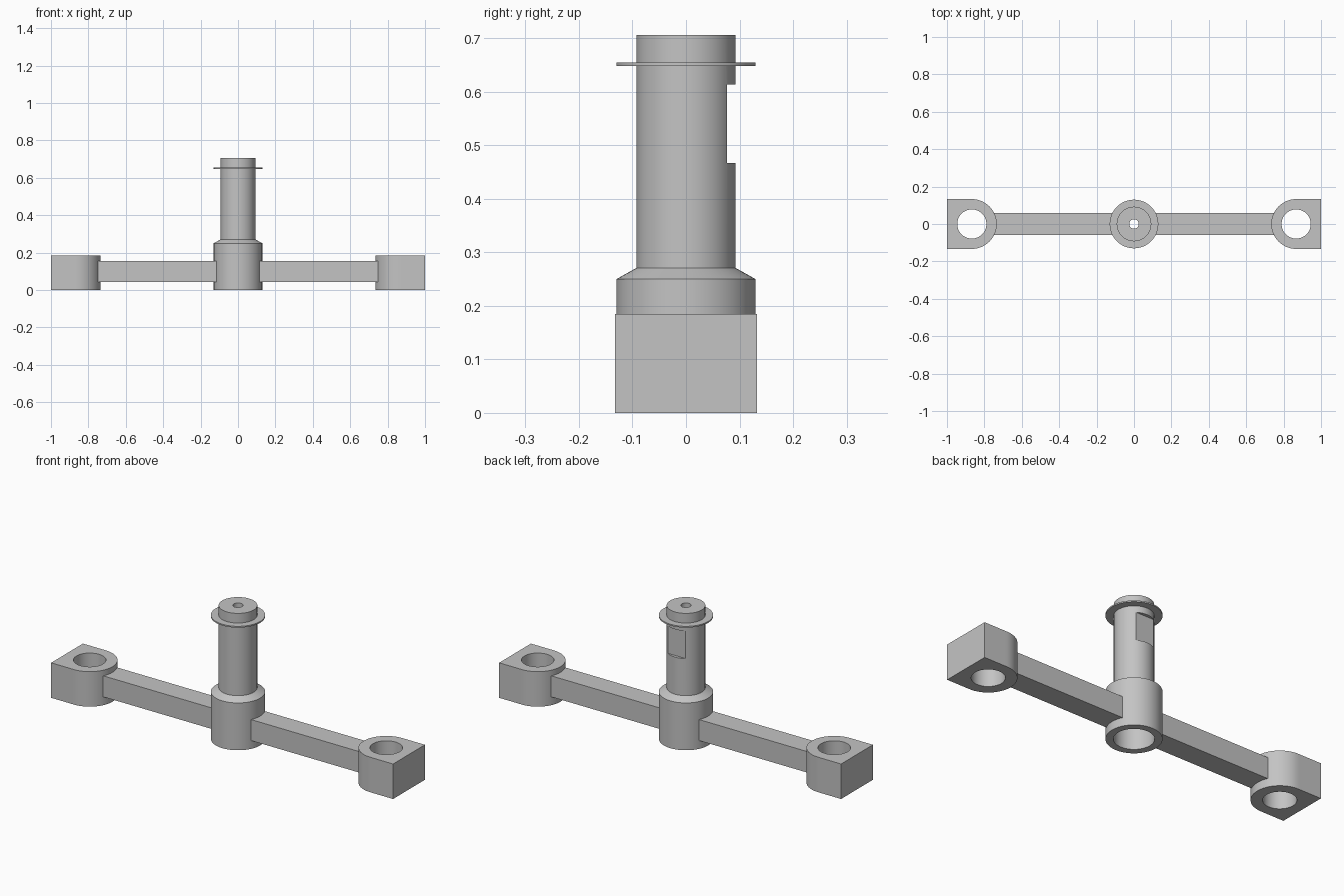
import bpy, bmesh
from math import cos, sin, pi, radians

cube = bpy.data.objects.get("Cube")
if cube:
    bpy.data.objects.remove(cube, do_unlink=True)

SEGMENTS = 64

steel = bpy.data.materials.new("plain_grey")
steel.use_nodes = True
GREY = (0.55, 0.55, 0.55, 1)
steel.diffuse_color = GREY
steel.node_tree.nodes["Principled BSDF"].inputs["Base Color"].default_value = GREY


def make_object(name, bm):
    bmesh.ops.recalc_face_normals(bm, faces=bm.faces)
    mesh = bpy.data.meshes.new(name)
    bm.to_mesh(mesh)
    bm.free()
    mesh.materials.append(steel)
    obj = bpy.data.objects.new(name, mesh)
    bpy.context.collection.objects.link(obj)
    return obj


def activate(obj):
    bpy.ops.object.select_all(action='DESELECT')
    obj.select_set(True)
    bpy.context.view_layer.objects.active = obj


def smooth(obj):
    activate(obj)
    bpy.ops.object.shade_smooth_by_angle(angle=radians(25))


def bridge_rings(name, rings):
    """Closed solid through a cycle of equal-length point rings."""
    bm = bmesh.new()
    loops = [[bm.verts.new(p) for p in ring] for ring in rings]
    for k, a in enumerate(loops):
        b = loops[(k + 1) % len(loops)]
        for i in range(len(a)):
            j = (i + 1) % len(a)
            bm.faces.new((a[i], a[j], b[j], b[i]))
    return make_object(name, bm)


def circle(r, z, cx=0):
    angles = [2 * pi * i / SEGMENTS for i in range(SEGMENTS)]
    return [(cx + r * cos(a), r * sin(a), z) for a in angles]


def box(name, x, y, z):
    bm = bmesh.new()
    bmesh.ops.create_cube(bm, size=1)
    for v in bm.verts:
        v.co = [span[0] if c < 0 else span[1] for c, span in zip(v.co, (x, y, z))]
    return make_object(name, bm)


# Hub socket, shoulder and hollow post turned from one profile
profile = [(0.094, 0), (0.13, 0), (0.13, 0.25), (0.0925, 0.271),
           (0.0925, 0.706), (0.025, 0.706), (0.025, 0.19), (0.094, 0.19)]
post = bridge_rings("hub_and_post", [circle(r, z) for r, z in profile])

# Flat notch on the back of the post
cutter = box("notch_cutter", (-0.2, 0.2), (0.0765, 0.2), (0.467, 0.614))
cutter.hide_render = True
activate(post)
cut = post.modifiers.new("notch", 'BOOLEAN')
cut.operation = 'DIFFERENCE'
cut.solver = 'EXACT'
cut.object = cutter
bpy.ops.object.modifier_apply(modifier=cut.name)
bpy.data.objects.remove(cutter, do_unlink=True)
smooth(post)

# Thin collar near the top of the post
collar = bridge_rings("collar", [circle(r, z) for r, z in
                                 [(0.08, 0.648), (0.13, 0.648), (0.13, 0.655), (0.08, 0.655)]])
smooth(collar)

LUG_X, LUG_R, LUG_H, HOLE_R = 0.867, 0.133, 0.185, 0.078


def lug_outline(side, z):
    """Round toward the hub, square toward the outer end."""
    points = []
    for x, y, _ in circle(1, 0):
        k = LUG_R / max(abs(x), abs(y)) if x * side > 1e-6 else LUG_R
        points.append((side * LUG_X + k * x, k * y, z))
    return points


# Arms and bored end lugs on both sides
for side, label in ((1, "left"), (-1, "right")):
    lug = bridge_rings(label + "_lug", [
        lug_outline(side, 0), lug_outline(side, LUG_H),
        circle(HOLE_R, LUG_H, side * LUG_X), circle(HOLE_R, 0, side * LUG_X)])
    smooth(lug)
    box(label + "_arm", sorted((side * 0.112, side * 0.755)), (-0.058, 0.058), (0.044, 0.155))
